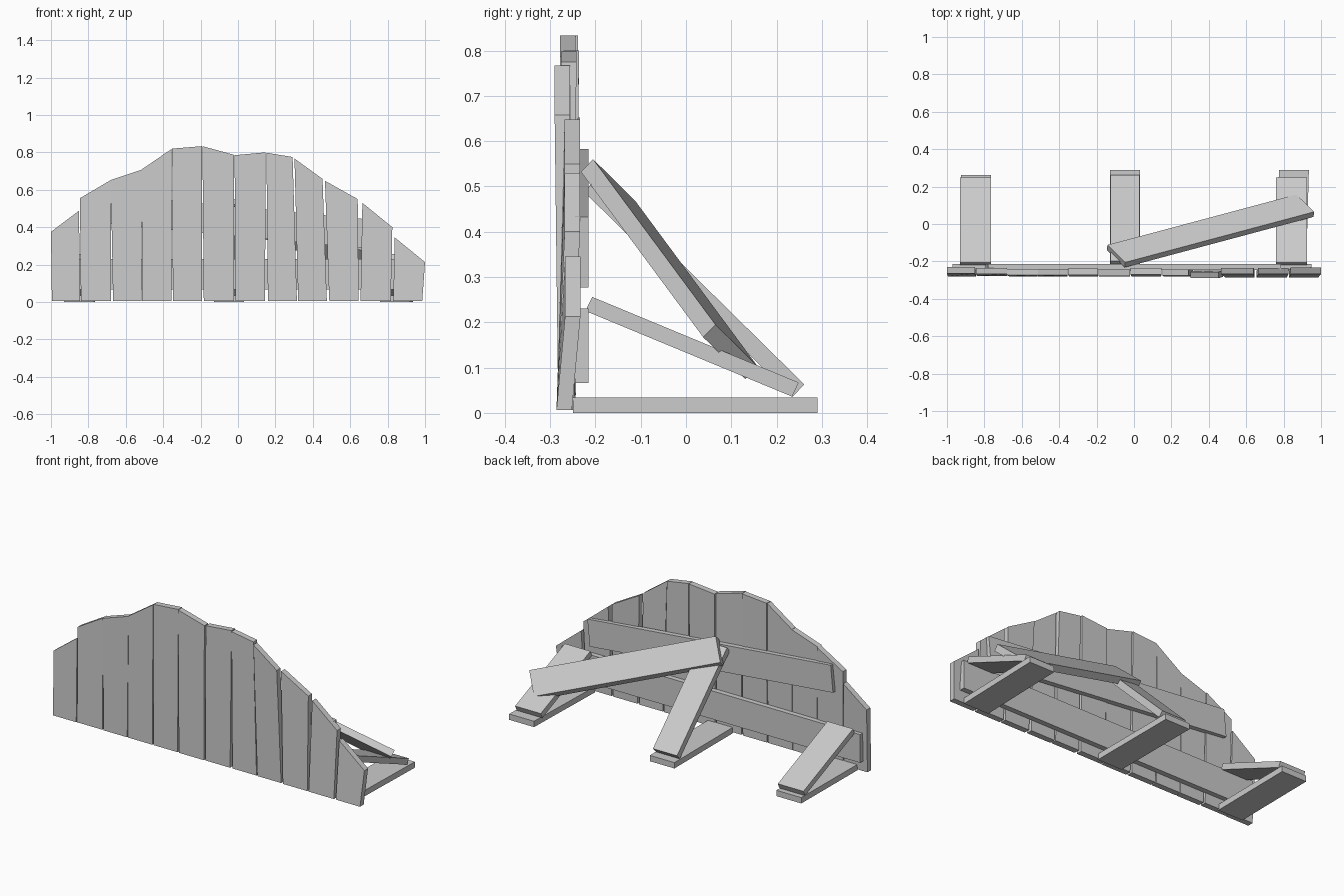
import bpy
from mathutils import Vector


def hexa(name, bottom, top):
    """Closed six-sided board from two matching four-point ends."""
    mesh = bpy.data.meshes.new(name)
    faces = [(3, 2, 1, 0), (4, 5, 6, 7)]
    faces += [(i, (i + 1) % 4, (i + 1) % 4 + 4, i + 4) for i in range(4)]
    mesh.from_pydata(list(bottom) + list(top), [], faces)
    ob = bpy.data.objects.new(name, mesh)
    bpy.context.collection.objects.link(ob)
    return ob


def board(name, corner, length, width, thick):
    """Straight board spanned by three edge vectors (right-handed)."""
    c, l, w, t = map(Vector, (corner, length, width, thick))
    base = [c, c + l, c + l + w, c + w]
    return hexa(name, base, [p + t for p in base])


# Upright fence planks: bottom x pair, top x pair, top z pair, front y low / high
T = 0.034
planks = [
    (-0.995, -0.845, -1.0, -0.85, 0.375, 0.488, -0.280, -0.265),
    (-0.840, -0.678, -0.845, -0.68, 0.555, 0.652, -0.278, -0.268),
    (-0.668, -0.517, -0.68, -0.513, 0.652, 0.708, -0.280, -0.274),
    (-0.512, -0.355, -0.513, -0.355, 0.710, 0.818, -0.280, -0.274),
    (-0.348, -0.193, -0.352, -0.193, 0.820, 0.833, -0.280, -0.272),
    (-0.183, -0.022, -0.190, -0.022, 0.833, 0.787, -0.282, -0.278),
    (-0.014, 0.145, -0.018, 0.147, 0.785, 0.800, -0.280, -0.270),
    (0.160, 0.315, 0.152, 0.292, 0.798, 0.775, -0.280, -0.276),
    (0.322, 0.475, 0.302, 0.452, 0.767, 0.658, -0.282, -0.290),
    (0.488, 0.645, 0.465, 0.640, 0.648, 0.550, -0.285, -0.268),
    (0.655, 0.817, 0.665, 0.825, 0.530, 0.400, -0.286, -0.268),
    (0.830, 0.985, 0.838, 1.0, 0.345, 0.213, -0.286, -0.267),
]
for i, (b0, b1, t0, t1, z0, z1, yb, yt) in enumerate(planks):
    zb = 0.006
    hexa(f"fence_plank_{i + 1}",
         [(b0, yb, zb), (b1, yb, zb), (b1, yb + T, zb), (b0, yb + T, zb)],
         [(t0, yt, z0), (t1, yt, z1), (t1, yt + T, z1), (t0, yt + T, z0)])

# Horizontal rails on the back, the upper one sloping
board("lower_rail", (-0.97, -0.245, 0.066), (1.92, 0, 0), (0, 0.03, 0), (0, 0, 0.164))
board("upper_rail", (-0.795, -0.245, 0.427), (1.565, 0, -0.15), (0, 0.03, 0), (0.015, 0, 0.156))

# Ground feet: left x, width, rear y, sideways skew
for side, x, w, y, skew in (("left", -0.93, 0.16, 0.262, 0.005),
                            ("centre", -0.127, 0.158, 0.288, 0.0),
                            ("right", 0.76, 0.16, 0.29, 0.015)):
    board(f"{side}_foot", (x, -0.25, 0), (w, 0, 0), (skew, y + 0.25, 0), (0, 0, 0.034))

# Short sloping braces on the outer feet
for side, x in (("left", -0.93), ("right", 0.76)):
    board(f"{side}_brace", (x, -0.222, 0.225), (0.165, 0, 0),
          (0, 0.456, -0.189), (0, 0.015, 0.031))

# Tall centre brace up to the upper rail
board("centre_brace", (-0.125, -0.225, 0.488), (0.155, 0, 0),
      (0, 0.46, -0.453), (0, 0.026, 0.028))

# Fallen diagonal board leaning from the centre brace to the right
board("diagonal_board", (-0.05, -0.232, 0.532), (1.01, 0.27, -0.365),
      (-0.095, 0.093, -0.092), (0.003, 0.027, 0.028))

# Make every board's faces point outward
import bmesh
for ob in bpy.context.collection.objects:
    bm = bmesh.new()
    bm.from_mesh(ob.data)
    bmesh.ops.recalc_face_normals(bm, faces=bm.faces)
    bm.to_mesh(ob.data)
    bm.free()
